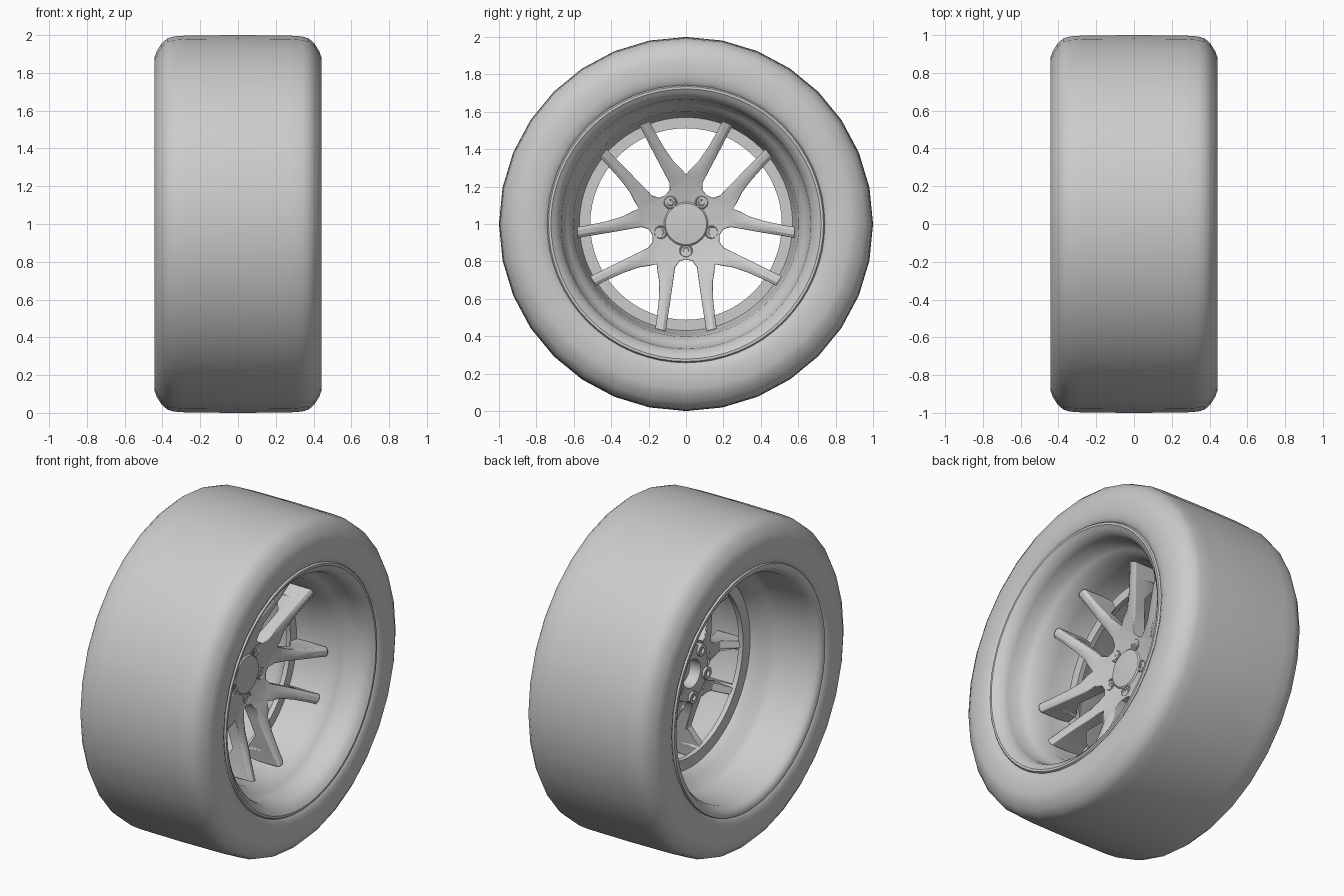
import bpy, bmesh
from math import sin, cos, pi, radians, hypot

if "Cube" in bpy.data.objects:
    bpy.data.objects.remove(bpy.data.objects["Cube"])


def finish(name, bm, angle=35, bevel=0):
    bmesh.ops.remove_doubles(bm, verts=bm.verts, dist=1e-4)
    bmesh.ops.recalc_face_normals(bm, faces=bm.faces)
    mesh = bpy.data.meshes.new(name)
    bm.to_mesh(mesh)
    bm.free()
    ob = bpy.data.objects.new(name, mesh)
    bpy.context.collection.objects.link(ob)
    bpy.ops.object.select_all(action='DESELECT')
    bpy.context.view_layer.objects.active = ob
    ob.select_set(True)
    bpy.ops.object.shade_smooth_by_angle(angle=radians(angle))
    if bevel:
        b = ob.modifiers.new("edge", 'BEVEL')
        b.width, b.segments, b.limit_method = bevel, 2, 'ANGLE'
        b.angle_limit = radians(40)
    return ob


def lathe(name, profile, n, cy=0, cz=1, closed=False, angle=35):
    """Turn a profile of (x, radius) points around an axis along x."""
    bm = bmesh.new()
    rings = [[bm.verts.new((x, cy + r * cos(2 * pi * i / n), cz + r * sin(2 * pi * i / n)))
              for i in range(n)] for x, r in profile]
    pairs = list(zip(rings, rings[1:] + rings[:1]))
    for a, b in pairs if closed else pairs[:-1]:
        for i in range(n):
            j = (i + 1) % n
            bm.faces.new((a[i], a[j], b[j], b[i]))
    return finish(name, bm, angle)


# Tyre: half profile mirrored across the middle
half = [(.38, .715), (.42, .735), (.436, .765), (.442, .80), (.443, .88), (.43, .915),
        (.405, .955), (.375, .982), (.34, .993), (.27, .998)]
lathe("tire", half + [(0, 1.0)] + [(-x, r) for x, r in reversed(half)], 32, angle=50)

# Rim barrel with front dish, inner step ring and deep rear barrel
lathe("rim_barrel", [
    (.39, .745), (.425, .742), (.434, .735), (.434, .722), (.422, .705), (.40, .68),
    (.36, .668), (.29, .66), (.26, .635), (.22, .603), (.12, .59), (.02, .577), (.0, .57),
    (.0, .512), (-.03, .512), (-.035, .575), (-.09, .60), (-.13, .645), (-.17, .66),
    (-.38, .672), (-.41, .69), (-.425, .70), (-.434, .722), (-.434, .735), (-.39, .745)], 64)


# Spokes: concave star of five repeated sectors, each mirrored about its bolt
def front(r):
    return .05 + max(0, r - .15) * .36


def back(r):
    return -.01 if r > .51 else front(r) - (.07 if r < .2 else .085)


c36, s36 = cos(radians(36)), sin(radians(36))
rows = [((.09, 0), (.09 * c36, .09 * s36)),
        ((.19, 0), (.245 * c36, .245 * s36)),
        ((.198, .035), (.265 * c36, .265 * s36)),
        ((.232, .058), (.25, .153)),
        ((.30, .068), (.31, .143)),
        ((.40, .082), (.40, .145)),
        ((.498, .097), (.495, .155)),
        ((.508, .099), (.503, .156)),
        ((.575, .108), (.56, .165))]
bm = bmesh.new()
for k in range(5):
    a = radians(-90 + 72 * k)
    for side in (1, -1):
        grid = []
        for i, (p, q) in enumerate(rows):
            line = []
            for t in (0, .3, .7, 1):
                u, v = p[0] + (q[0] - p[0]) * t, side * (p[1] + (q[1] - p[1]) * t)
                # flanks drop slightly below the flat top of each spoke
                drop = .012 if i > 3 and t in (0, 1) else 0
                line.append(bm.verts.new((front(hypot(u, v)) - drop,
                                          u * cos(a) - v * sin(a), 1 + u * sin(a) + v * cos(a))))
            grid.append(line)
        for l0, l1 in zip(grid, grid[1:]):
            for j in range(3):
                bm.faces.new((l0[j], l0[j + 1], l1[j + 1], l1[j]))
bmesh.ops.remove_doubles(bm, verts=bm.verts, dist=1e-4)
bmesh.ops.recalc_face_normals(bm, faces=bm.faces)
ext = bmesh.ops.extrude_face_region(bm, geom=bm.faces[:], use_keep_orig=True)
for v in ext["geom"]:
    if isinstance(v, bmesh.types.BMVert):
        v.co.x = back(hypot(v.co.y, v.co.z - 1))
finish("spokes", bm, 30, .004)

# Centre cap and rear hub
lathe("center_cap", [(.03, .118), (.056, .118), (.064, .11), (.068, .06), (.069, 0)], 40)
lathe("hub_back", [(.0, .17), (-.035, .165), (-.04, .155), (-.04, .085), (.03, .08), (.03, 0)], 40)

# Lug seats and nuts
for k in range(5):
    a = radians(-90 + 72 * k)
    y, z = .143 * cos(a), 1 + .143 * sin(a)
    lathe("lug_seat", [(-.055, .036), (.06, .036), (.064, .032), (.06, .027), (.035, .025),
                       (.035, .0)], 20, y, z)
    lathe("lug_nut", [(.03, .02), (.055, .02), (.06, .016), (.06, .01), (.04, .009), (.04, 0)],
          6, y, z, angle=20)
    lathe("lug_back", [(-.055, .036), (-.055, .018), (-.02, .018), (-.02, 0)], 20, y, z)
